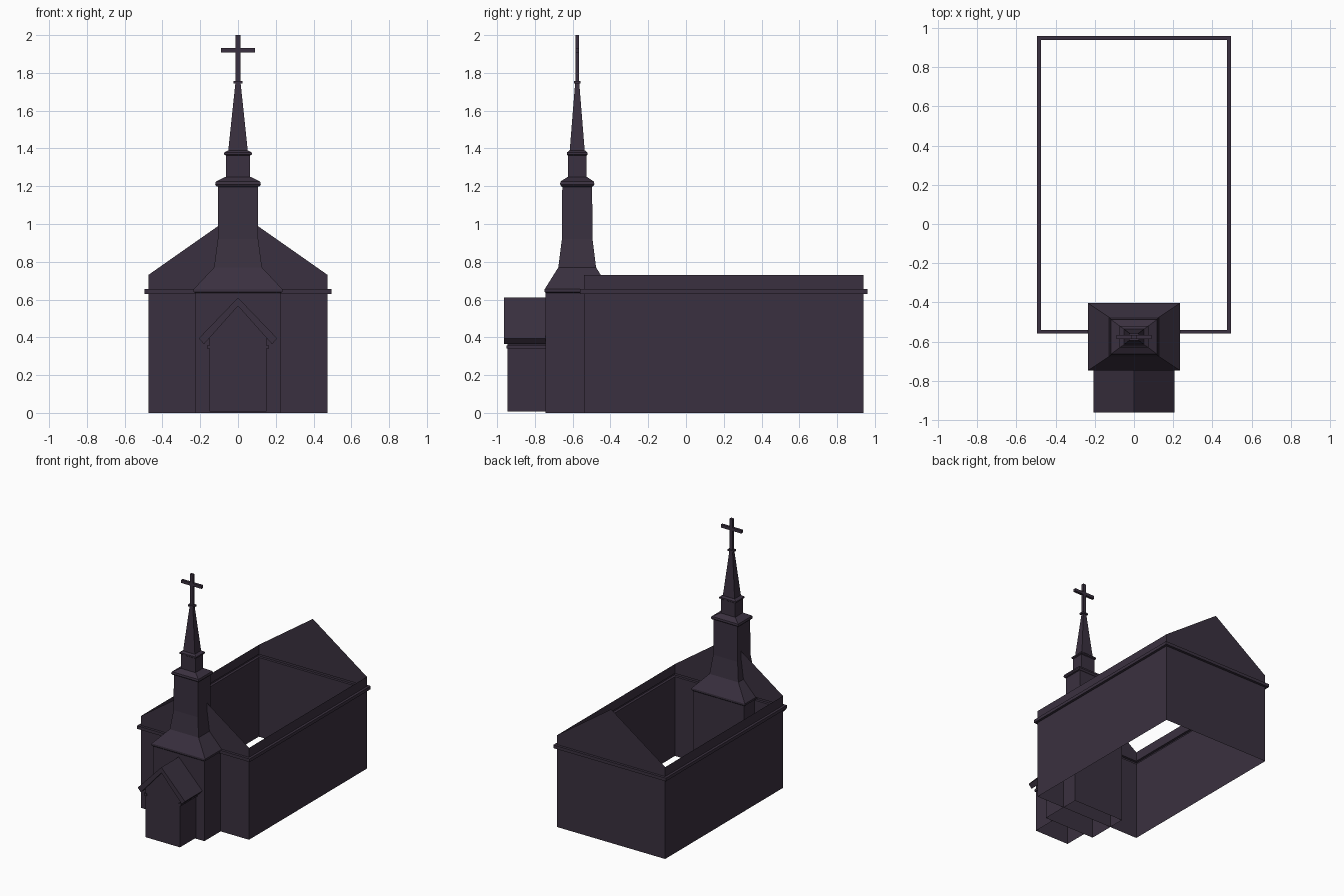
import bpy, bmesh

if "Cube" in bpy.data.objects:
    bpy.data.objects.remove(bpy.data.objects["Cube"])

mat = bpy.data.materials.new("dark plum")
mat.diffuse_color = (0.042, 0.030, 0.050, 1)
mat.use_nodes = True
mat.node_tree.nodes["Principled BSDF"].inputs["Base Color"].default_value = mat.diffuse_color


def finish(name, bm):
    bmesh.ops.recalc_face_normals(bm, faces=bm.faces)
    me = bpy.data.meshes.new(name)
    bm.to_mesh(me)
    bm.free()
    me.materials.append(mat)
    ob = bpy.data.objects.new(name, me)
    bpy.context.collection.objects.link(ob)
    return ob


def loft(name, cy, rings, cap_top=True, gable=None):
    """Stack of rectangles (z, half width, half depth) joined by flat walls."""
    bm = bmesh.new()
    prev = None
    for z, hx, hy in rings:
        ring = [bm.verts.new((sx * hx, cy + sy * hy, z))
                for sx, sy in ((-1, -1), (1, -1), (1, 1), (-1, 1))]
        if prev:
            for i in range(4):
                j = (i + 1) % 4
                bm.faces.new((prev[i], prev[j], ring[j], ring[i]))
        prev = ring
    if cap_top:
        bm.faces.new(prev)
    if gable:
        for a, b in ((0, 1), (2, 3)):
            apex = bm.verts.new((0, prev[a].co.y, gable))
            bm.faces.new((prev[a], prev[b], apex))
    return finish(name, bm)


def prism(name, pts, y0, y1, skip_base=False):
    """Extrude an x-z outline along y."""
    bm = bmesh.new()
    front = [bm.verts.new((x, y0, z)) for x, z in pts]
    back = [bm.verts.new((x, y1, z)) for x, z in pts]
    n = len(pts)
    bm.faces.new(front)
    bm.faces.new(back[::-1])
    for i in range(n):
        if skip_base and i == n - 1:
            continue
        j = (i + 1) % n
        bm.faces.new((front[i], front[j], back[j], back[i]))
    return finish(name, bm)


def box(name, x0, x1, y0, y1, z0, z1):
    return prism(name, [(x0, z0), (x0, z1), (x1, z1), (x1, z0)], y0, y1)


# nave: roofless sheet walls with a cornice band and gable ends
loft("nave_walls", 0.20, [
    (0, 0.475, 0.74), (0.63, 0.475, 0.74), (0.63, 0.495, 0.76),
    (0.655, 0.495, 0.76), (0.655, 0.475, 0.74), (0.73, 0.475, 0.74)],
    cap_top=False, gable=1.063)

# tower base with flared skirt roof and shaft
TY = -0.576
loft("tower", TY, [
    (0, 0.225, 0.168), (0.635, 0.225, 0.168), (0.64, 0.235, 0.172),
    (0.655, 0.235, 0.172), (0.77, 0.127, 0.1), (0.92, 0.107, 0.081),
    (1.20, 0.105, 0.079)])

# belfry stages
loft("belfry_cornice", TY, [
    (1.197, 0.105, 0.079), (1.20, 0.115, 0.085), (1.21, 0.121, 0.091),
    (1.225, 0.117, 0.088), (1.25, 0.066, 0.05)])
loft("belfry", TY, [(1.24, 0.063, 0.048), (1.365, 0.063, 0.048)])
loft("spire_cornice", TY, [
    (1.362, 0.063, 0.048), (1.367, 0.073, 0.055), (1.378, 0.073, 0.055),
    (1.39, 0.053, 0.041)])
loft("spire", TY, [(1.385, 0.052, 0.04), (1.745, 0.014, 0.011)])
box("spire_cap", -0.025, 0.025, TY - 0.018, TY + 0.018, 1.743, 1.756)

# cross
box("cross_post", -0.013, 0.013, TY - 0.01, TY + 0.01, 1.75, 2.0)
box("cross_arm", -0.09, 0.09, TY - 0.01, TY + 0.01, 1.908, 1.932)

# porch with gabled body, side mouldings and chevron roof
WALL = -0.744
prism("porch_body", [(-0.152, 0.008), (-0.152, 0.40), (0, 0.57),
                     (0.152, 0.40), (0.152, 0.008)], -0.945, WALL, skip_base=True)
for side, s in (("left", -1), ("right", 1)):
    x0, x1 = sorted((s * 0.14, s * 0.163))
    box("porch_moulding_" + side, x0, x1, -0.95, WALL, 0.34, 0.358)
prism("porch_roof", [(-0.208, 0.394), (0, 0.61), (0.208, 0.394),
                     (0.18, 0.364), (0, 0.566), (-0.18, 0.364)], -0.963, WALL)
